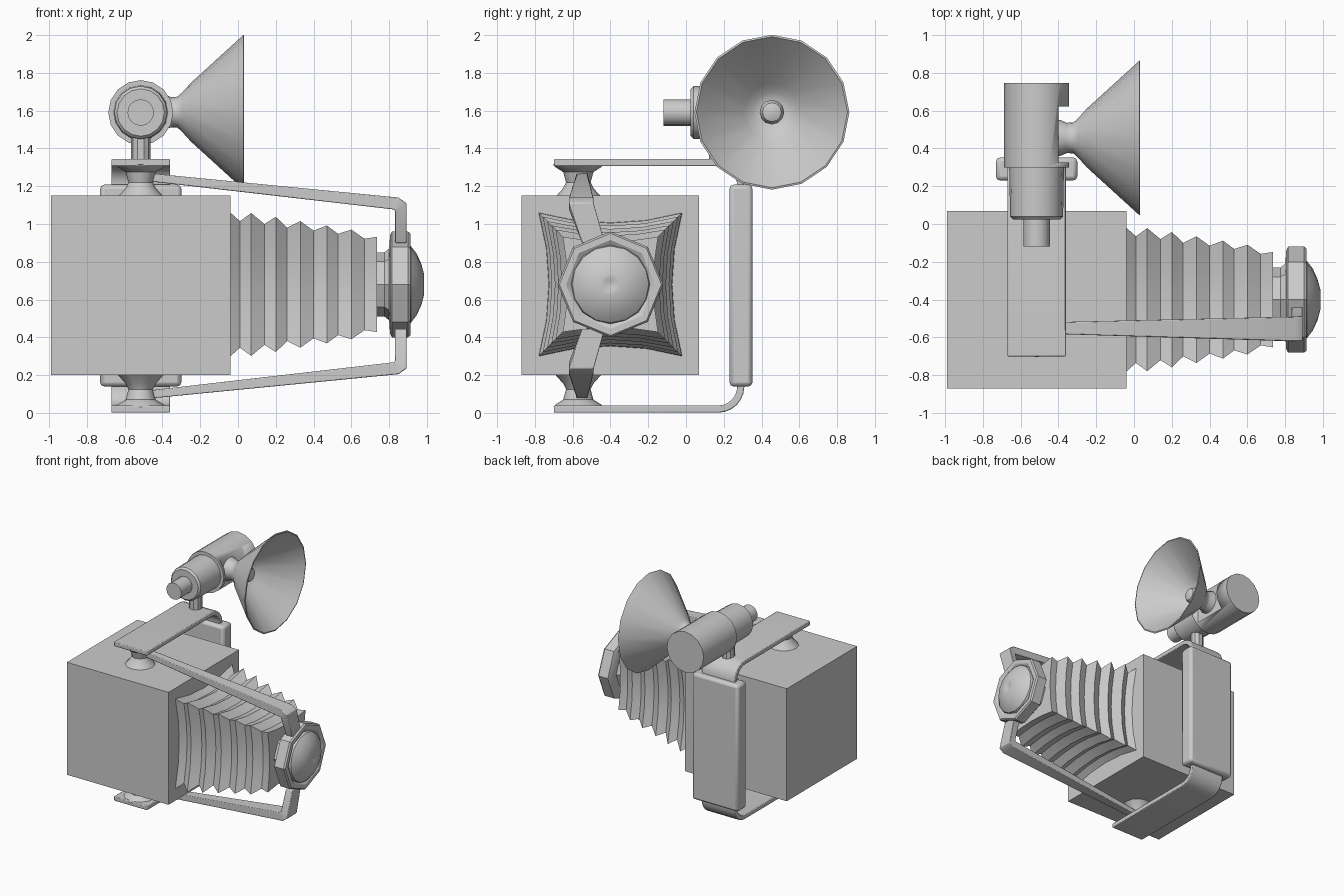
import bpy, bmesh
from math import sin, cos, pi, radians
from mathutils import Vector

if "Cube" in bpy.data.objects:
    bpy.data.objects.remove(bpy.data.objects["Cube"])

MID_Z = 0.6725  # mirror height for the paired top and bottom fittings


def finish(name, bm, bevel=0, angle=35):
    bmesh.ops.remove_doubles(bm, verts=bm.verts, dist=1e-5)
    bmesh.ops.recalc_face_normals(bm, faces=bm.faces)
    me = bpy.data.meshes.new(name)
    bm.to_mesh(me)
    bm.free()
    ob = bpy.data.objects.new(name, me)
    bpy.context.collection.objects.link(ob)
    if bevel:
        m = ob.modifiers.new("bevel", 'BEVEL')
        m.width, m.segments, m.limit_method = bevel, 2, 'ANGLE'
    bpy.ops.object.select_all(action='DESELECT')
    ob.select_set(True)
    bpy.context.view_layer.objects.active = ob
    bpy.ops.object.shade_smooth_by_angle(angle=radians(angle))
    return ob


def loft(name, rings, flip=False, bevel=0, angle=35):
    """Skin a list of equal-length point rings and cap both ends."""
    bm = bmesh.new()
    rows = [[bm.verts.new((x, y, 2 * MID_Z - z if flip else z)) for x, y, z in r]
            for r in rings]
    n = len(rows[0])
    for a, b in zip(rows, rows[1:]):
        for i in range(n):
            j = (i + 1) % n
            bm.faces.new((a[i], a[j], b[j], b[i]))
    bm.faces.new(rows[0])
    bm.faces.new(rows[-1])
    return finish(name, bm, bevel, angle)


def lathe(name, axis, centre, profile, n=16, flip=False, angle=35):
    """Turn (distance, radius) pairs about an axis; distance is absolute."""
    k = 'xyz'.index(axis)
    rings = []
    for d, r in profile:
        ring = []
        for i in range(n):
            t = 2 * pi * i / n
            p = Vector((0, 0, 0))
            p[k] = d
            p[(k + 1) % 3] = centre[(k + 1) % 3] + r * cos(t)
            p[(k + 2) % 3] = centre[(k + 2) % 3] + r * sin(t)
            ring.append(p)
        rings.append(ring)
    return loft(name, rings, flip, 0, angle)


def box(name, lo, hi, bevel=0):
    rings = [[(lo[0], lo[1], z), (hi[0], lo[1], z), (hi[0], hi[1], z), (lo[0], hi[1], z)]
             for z in (lo[2], hi[2])]
    return loft(name, rings, bevel=bevel)


# Camera body
box("camera_body", (-0.99, -0.87, 0.2), (-0.04, 0.07, 1.15))

# Bellows: pinched square rings alternating between ridge and valley
CY, CZ = -0.40, 0.68
folds = [(-0.05, .38), (-0.04, .38), (0.01, .335), (0.07, .378), (0.14, .32), (0.2, .358),
         (0.26, .30), (0.33, .335), (0.4, .285), (0.47, .312), (0.53, .268), (0.6, .29),
         (0.67, .242), (0.735, .252)]
rings = []
for x, h in folds:
    pinch = 0.14 * h * (h / 0.38)
    ring = []
    for q in range(4):
        c, s = round(cos(q * pi / 2)), round(sin(q * pi / 2))
        for t in (-1, -0.5, 0, 0.5):
            u, v = h - pinch * (1 - t * t), h * t
            ring.append((x, CY + u * c - v * s, CZ + u * s + v * c))
    rings.append(ring)
loft("bellows", rings, angle=25)

# Octagonal lens housing and domed glass
axis_c = (0, CY, CZ)
lathe("lens_housing", 'x', axis_c,
      [(0.72, .17), (0.775, .17), (0.80, .19), (0.805, .26), (0.815, .28), (0.90, .28),
       (0.912, .27), (0.912, .235), (0.895, .21)], n=8, angle=30)
lathe("lens_glass", 'x', axis_c,
      [(0.89, .21), (0.915, .203), (0.945, .165), (0.97, .11), (0.985, .055),
       (0.983, .035), (0.975, .012)], n=16)

# Paired fittings above and below the body
for flip, side in ((False, "upper"), (True, "lower")):
    # Flat bracket arm that bends into the grip
    path = [(-0.70, 0.02, 0, 1), (0.17, 0.02, 0, 1)]
    for i in range(1, 7):
        t = i / 6 * pi / 2
        path.append((0.17 + 0.12 * sin(t), 0.14 - 0.12 * cos(t), -sin(t), cos(t)))
    path.append((0.29, 0.18, -1, 0))
    rings = []
    for y, z, ny, nz in path:
        ring = []
        for x, s in ((-0.67, -1), (-0.36, -1), (-0.36, 1), (-0.67, 1)):
            ring.append((x, y + s * 0.019 * ny, z + s * 0.019 * nz))
        rings.append(ring)
    loft(side + "_bracket", rings, not flip, bevel=0.006)

    # Waisted post between bracket and body
    lathe(side + "_post", 'z', (-0.515, -0.57, 0),
          [(1.315, .135), (1.30, .12), (1.275, .08), (1.22, .065), (1.19, .08), (1.145, .12)],
          n=12, flip=flip)

    # Strut reaching forward and turning in to the lens housing
    rings = []
    for (ox, oz), (ix, iz), yc, w in (((-0.46, 1.268), (-0.46, 1.225), -0.55, .03),
                                      ((0.85, 1.14), (0.825, 1.077), -0.555, .065),
                                      ((0.892, 1.11), (0.832, 1.07), -0.553, .065),
                                      ((0.892, 0.90), (0.832, 0.90), -0.49, .06)):
        rings.append([(ox, yc - w, oz), (ox, yc + w, oz), (ix, yc + w, iz), (ix, yc - w, iz)])
    loft(side + "_strut", rings, flip, bevel=0.008)

# Hand grip
box("hand_grip", (-0.73, 0.23, 0.14), (-0.30, 0.352, 1.208), bevel=0.022)

# Flash unit: stepped cylinder with a flat recess for the reflector
flash_c = (-0.515, 0, 1.59)
lathe("flash_stem", 'z', (-0.515, 0.17, 0), [(1.33, .052), (1.48, .052)], n=10)
barrel = lathe("flash_barrel", 'y', flash_c, [(0.30, .172), (0.745, .172)])
lathe("flash_collar", 'y', flash_c, [(0.025, .125), (0.04, .14), (0.31, .145)])
lathe("flash_knob", 'y', flash_c, [(-0.12, .07), (0.04, .07)])
cutter = box("recess_cutter", (-0.40, 0.325, 1.3), (-0.2, 0.62, 1.9))
cutter.hide_render = True
cutter.hide_set(True)
cut = barrel.modifiers.new("recess", 'BOOLEAN')
cut.object, cut.operation, cut.solver = cutter, 'DIFFERENCE', 'EXACT'

# Conical reflector with its inner bowl and bulb
refl_c = (0, 0.455, 1.592)
lathe("reflector", 'x', refl_c,
      [(-0.42, .095), (-0.39, .095), (-0.355, .08), (-0.32, .082), (-0.295, .105),
       (-0.25, .155), (0.03, .41), (0.033, .40), (-0.235, .15), (-0.27, .105),
       (-0.285, .07)], angle=40)
lathe("flash_bulb", 'x', refl_c,
      [(-0.30, .065), (-0.22, .065), (-0.195, .05), (-0.185, .02)], n=12)
